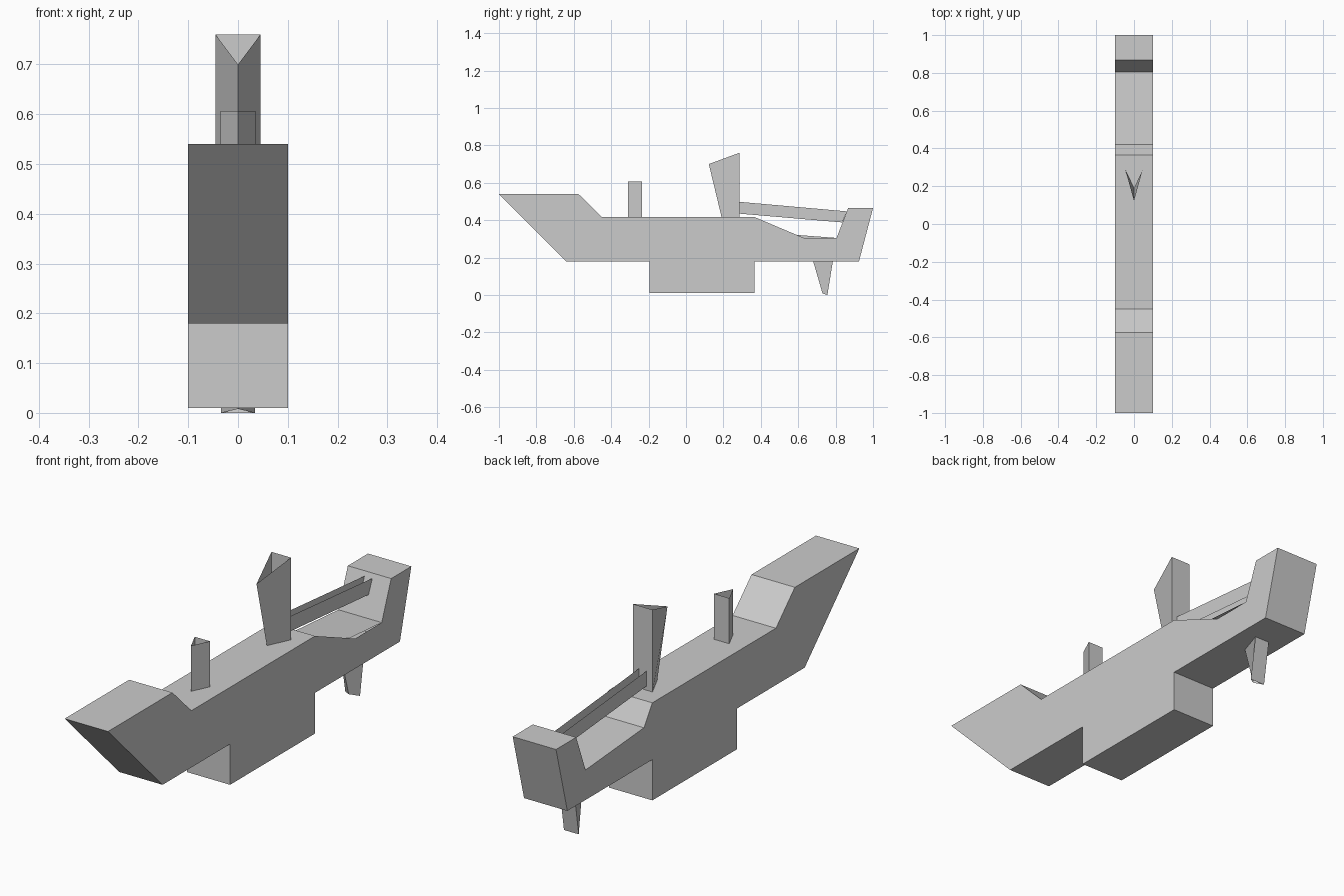
import bpy

cube = bpy.data.objects.get("Cube")
if cube:
    bpy.data.objects.remove(cube, do_unlink=True)

# One plain grey for everything
GREY = (0.6, 0.6, 0.6, 1.0)
grey = bpy.data.materials.new("plain_grey")
grey.use_nodes = True
grey.diffuse_color = GREY
grey.node_tree.nodes["Principled BSDF"].inputs["Base Color"].default_value = GREY


def add_part(name, verts, faces):
    mesh = bpy.data.meshes.new(name)
    mesh.from_pydata(verts, [], faces)
    mesh.materials.append(grey)
    obj = bpy.data.objects.new(name, mesh)
    bpy.context.scene.collection.objects.link(obj)
    return obj


def add_hull(name, profile, well, coaming, half):
    """Extrude a (y, z) profile across x; the +x side swaps the well corner for a higher coaming."""
    n = len(profile)
    verts = [(x, y, z) for x in (-half, half) for y, z in profile]
    verts.append((half, *coaming))
    faces = [(i, (i + 1) % n, n + (i + 1) % n, n + i) for i in range(n)]
    faces.append(tuple(reversed(range(n))))
    k = profile.index(well)
    faces.append(tuple(2 * n if i == k else n + i for i in range(n)))
    add_part(name, verts, faces)


def add_open_prism(name, half, bottom, top):
    """Three-sided open tube; each end is given as (tip_y, tip_z, back_y, back_z)."""
    verts = []
    for tip_y, tip_z, back_y, back_z in (bottom, top):
        verts += [(0, tip_y, tip_z), (half, back_y, back_z), (-half, back_y, back_z)]
    faces = [(i, (i + 1) % 3, 3 + (i + 1) % 3, 3 + i) for i in range(3)]
    add_part(name, verts, faces)


# Hull: raked bow, keel block, raised stern, foredeck
well = (0.42, 0.334)
hull_profile = [
    (-1.0, 0.54), (-0.64, 0.18), (-0.195, 0.18), (-0.195, 0.01),
    (0.365, 0.01), (0.365, 0.18), (0.925, 0.18), (1.0, 0.465),
    (0.867, 0.465), (0.805, 0.305), well, (0.365, 0.417),
    (-0.45, 0.417), (-0.575, 0.54),
]
add_hull("hull", hull_profile, well, (0.63, 0.305), 0.1)

# Hollow wedge posts on deck and rudder below the stern
add_open_prism("front_post", 0.035, (-0.31, 0.417, -0.235, 0.417), (-0.31, 0.607, -0.235, 0.607))
add_open_prism("main_tower", 0.045, (0.19, 0.417, 0.285, 0.417), (0.122, 0.70, 0.285, 0.76))
add_open_prism("rudder", 0.034, (0.73, 0.008, 0.756, 0.0), (0.68, 0.18, 0.785, 0.18))

# Pair of thin rails from the tower to the stern
for side, x in (("left", 0.018), ("right", -0.018)):
    rail = [(x, 0.285, 0.435), (x, 0.835, 0.388), (x, 0.86, 0.447), (x, 0.285, 0.498)]
    order = (0, 1, 2, 3) if x > 0 else (3, 2, 1, 0)
    add_part(side + "_rail", rail, [order])
